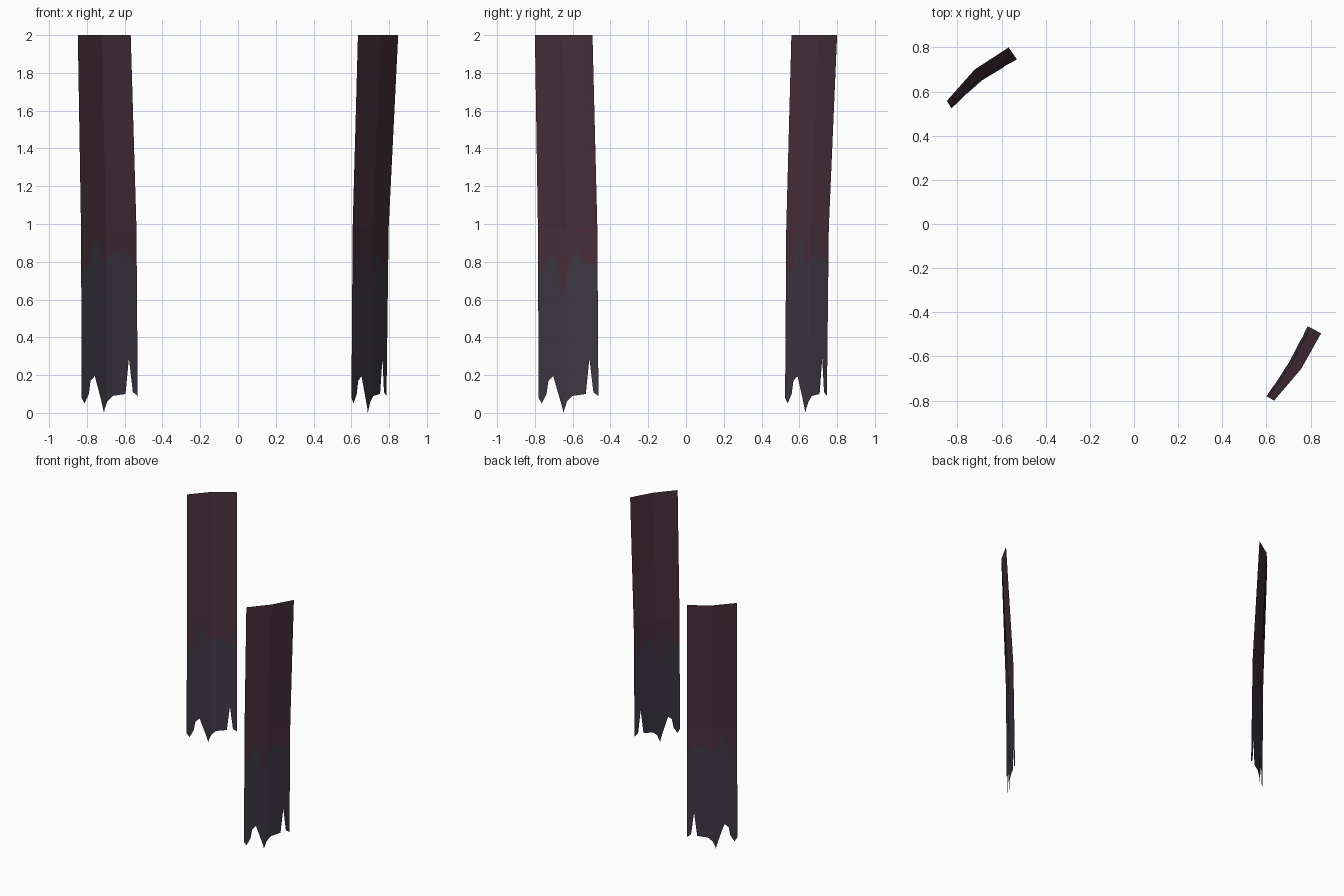
import bpy, bmesh
from mathutils import Vector

if "Cube" in bpy.data.objects:
    bpy.data.objects.remove(bpy.data.objects["Cube"])


def material(name, rgb):
    m = bpy.data.materials.new(name)
    m.diffuse_color = (*rgb, 1)
    m.use_nodes = True
    m.node_tree.nodes["Principled BSDF"].inputs["Base Color"].default_value = m.diffuse_color
    return m


maroon = material("maroon cloth", (0.068, 0.030, 0.045))
grey = material("faded grey cloth", (0.050, 0.040, 0.060))

# torn hem and dyed border as (position across the cloth, height)
HEM = [(0, .08), (.055, .05), (.14, .10), (.175, .17), (.26, .195), (.435, .01), (.5, .06),
       (.59, .09), (.80, .10), (.86, .29), (.92, .11), (1, .09)]
PEAKED = [(0, .75), (.15, .77), (.21, .86), (.31, .94), (.38, .86), (.45, .77), (.5, .80),
          (.56, .84), (.66, .85), (.76, .81), (.85, .86), (.92, .79), (1, .78)]
DIPPED = [(0, .75), (.14, .76), (.25, .86), (.33, .78), (.42, .61), (.5, .70),
          (.58, .82), (.67, .87), (.76, .79), (.88, .79), (1, .77)]


def sample(curve, u):
    for (a, p), (b, q) in zip(curve, curve[1:]):
        if u <= b:
            return p + (q - p) * (u - a) / (b - a)
    return curve[-1][1]


def fold(points, u):
    a, m, b = (Vector(p) for p in points)
    return a.lerp(m, u * 2) if u <= .5 else m.lerp(b, u * 2 - 1)


def banner(name, low, high, border):
    bm = bmesh.new()
    us = sorted({u for u, _ in HEM + border} | {.5})
    bend = .98

    def point(u, z):
        # nearly upright low down, leaning outward higher up
        t = .2 * z / bend if z <= bend else .2 + .8 * (z - bend) / (2 - bend)
        p = fold(low, u).lerp(fold(high, u), t)
        return bm.verts.new((p.x, p.y, z))

    cols = [[point(u, z) for z in (sample(HEM, u), sample(border, u), bend, 2)] for u in us]
    for a, b in zip(cols, cols[1:]):
        for r in range(3):
            f = bm.faces.new((a[r], b[r], b[r + 1], a[r + 1]))
            f.material_index = 1 if r == 0 else 0
    low_z = min(v.co.z for v in bm.verts)
    for v in bm.verts:
        if v.co.z == low_z:
            v.co.z = 0
    me = bpy.data.meshes.new(name)
    bm.to_mesh(me)
    bm.free()
    me.materials.append(maroon)
    me.materials.append(grey)
    bpy.context.collection.objects.link(bpy.data.objects.new(name, me))


# back left and front right hanging cloths
banner("back_banner", [(-.827, .524), (-.692, .648), (-.53, .745)],
       [(-.848, .558), (-.722, .70), (-.568, .80)], PEAKED)
banner("front_banner", [(.60, -.78), (.70, -.63), (.785, -.463)],
       [(.635, -.80), (.757, -.657), (.848, -.495)], DIPPED)
